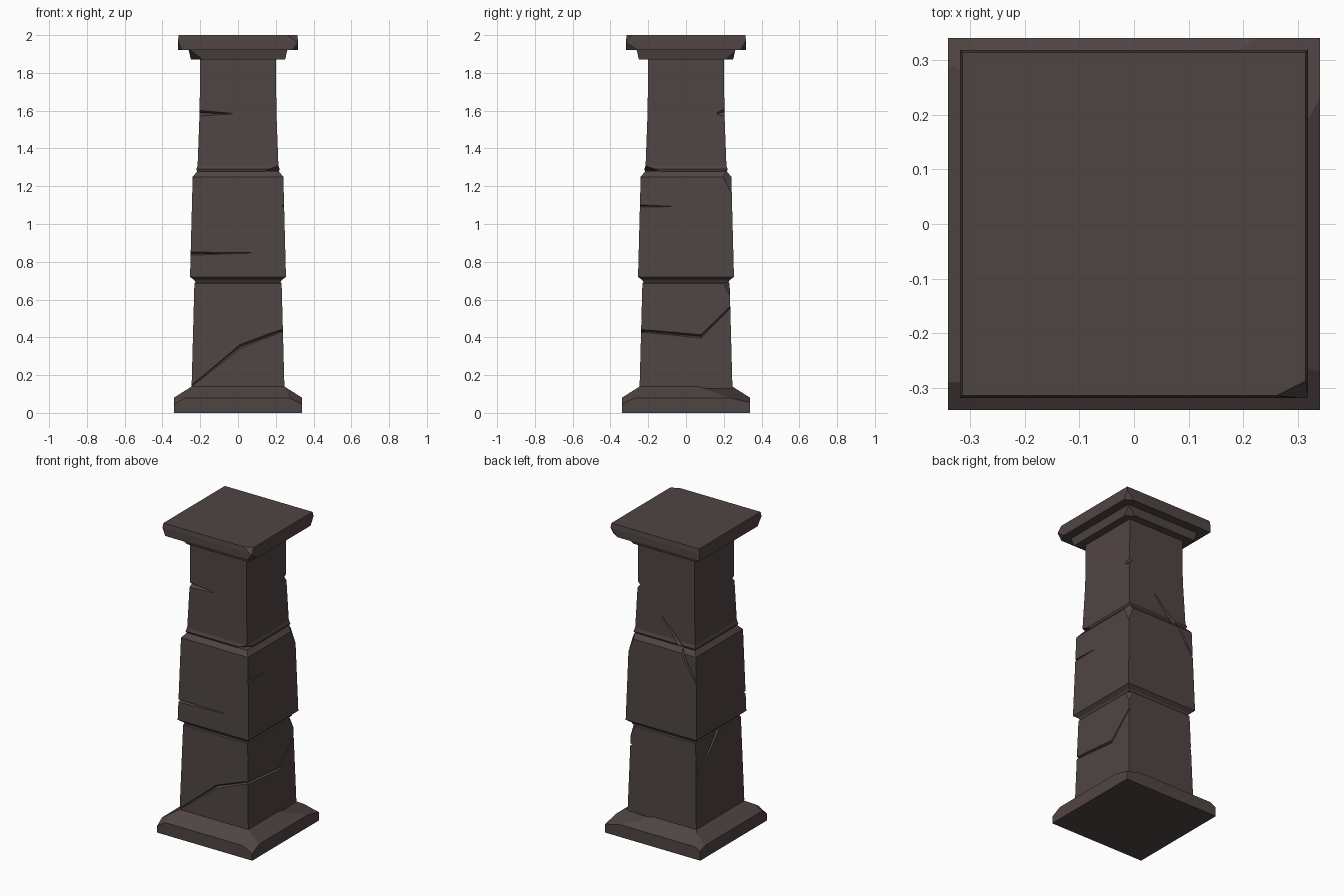
import bpy, bmesh
from mathutils import Vector

if "Cube" in bpy.data.objects:
    bpy.data.objects.remove(bpy.data.objects["Cube"])

stone = bpy.data.materials.new("dark_brown_stone")
stone.diffuse_color = (0.078, 0.059, 0.056, 1)
stone.use_nodes = True
stone.node_tree.nodes["Principled BSDF"].inputs["Base Color"].default_value = stone.diffuse_color


def finish(name, bm):
    bmesh.ops.recalc_face_normals(bm, faces=bm.faces[:])
    me = bpy.data.meshes.new(name)
    bm.to_mesh(me)
    bm.free()
    me.materials.append(stone)
    ob = bpy.data.objects.new(name, me)
    bpy.context.scene.collection.objects.link(ob)
    return ob


def skin(bm, rings):
    """Join equal-length rings of points into a closed solid."""
    vs = [[bm.verts.new(p) for p in r] for r in rings]
    n = len(vs[0])
    for a, b in zip(vs, vs[1:]):
        for i in range(n):
            j = (i + 1) % n
            bm.faces.new((a[i], a[j], b[j], b[i]))
    bm.faces.new(vs[0][::-1])
    bm.faces.new(vs[-1])


def block(name, profile, chips=()):
    """Square block from (z, half width) pairs, with corners sliced off.
    chip = (sx, sy, sz, corner half width, corner z, dx, dy, dz)"""
    bm = bmesh.new()
    skin(bm, [[(-h, -h, z), (h, -h, z), (h, h, z), (-h, h, z)] for z, h in profile])
    bmesh.ops.recalc_face_normals(bm, faces=bm.faces[:])
    for sx, sy, sz, h, z, dx, dy, dz in chips:
        res = bmesh.ops.bisect_plane(
            bm, geom=bm.verts[:] + bm.edges[:] + bm.faces[:], dist=1e-5,
            plane_co=(sx * (h - dx), sy * h, z),
            plane_no=Vector((sx / dx, sy / dy, sz / dz)).normalized(), clear_outer=True)
        cut = [e for e in res["geom_cut"] if isinstance(e, bmesh.types.BMEdge)]
        bmesh.ops.holes_fill(bm, edges=cut, sides=0)
    return finish(name, bm)


# side -> map (u along x or y, depth outward, z)
SIDE = {
    "front": lambda u, o, z: (u, -o, z),
    "back": lambda u, o, z: (u, o, z),
    "right": lambda u, o, z: (o, u, z),
    "left": lambda u, o, z: (-o, u, z),
}


def crack(ob, side, half, points):
    """Cut a V-groove along (u, z, half opening, depth) points."""
    f = SIDE[side]
    bm = bmesh.new()
    rings = []
    for u, z, w, d in points:
        h = half(z)
        k = 1 + 0.03 / d
        rings.append([f(u, h + 0.03, z + w * k), f(u, h + 0.03, z - w * k), f(u, h - d, z)])
    skin(bm, rings)
    bmesh.ops.triangulate(bm, faces=bm.faces[:])
    cutter = finish("crack_cutter", bm)
    cutter.hide_render = True
    mod = ob.modifiers.new("crack", "BOOLEAN")
    mod.operation = "DIFFERENCE"
    mod.solver = "EXACT"
    mod.object = cutter
    bpy.context.view_layer.update()
    dg = bpy.context.evaluated_depsgraph_get()
    me = bpy.data.meshes.new_from_object(ob.evaluated_get(dg))
    ob.modifiers.clear()
    ob.data = me
    bpy.data.objects.remove(cutter)


# plinth with sloped top and chipped corners
block("plinth", [(0, 0.34), (0.08, 0.34), (0.14, 0.245)], [
    (1, -1, 1, 0.34, 0.08, 0.07, 0.07, 0.035),
    (1, 1, 1, 0.34, 0.08, 0.11, 0.11, 0.025),
    (-1, -1, 1, 0.34, 0.08, 0.06, 0.05, 0.035),
    (-1, 1, 1, 0.34, 0.08, 0.04, 0.05, 0.02)])

# shaft blocks
lower = block("lower_shaft", [(0.13, 0.246), (0.685, 0.231), (0.695, 0.222)],
              [(1, 1, 1, 0.231, 0.685, 0.03, 0.03, 0.06)])
middle = block("middle_shaft",
               [(0.69, 0.225), (0.702, 0.23), (0.72, 0.254), (1.25, 0.24), (1.28, 0.215)],
               [(1, 1, 1, 0.24, 1.26, 0.035, 0.05, 0.09)])
upper = block("upper_shaft",
              [(1.275, 0.214), (1.29, 0.221), (1.31, 0.214), (1.60, 0.203), (1.88, 0.201)],
              [(1, -1, -1, 0.221, 1.285, 0.07, 0.07, 0.03)])

# capital: stepped neck under a flat slab
block("capital_neck", [(1.872, 0.25), (1.925, 0.262)], [
    (-1, -1, -1, 0.25, 1.872, 0.06, 0.06, 0.04),
    (1, 1, -1, 0.25, 1.872, 0.05, 0.04, 0.03)])
slab = block("capital_slab", [(1.922, 0.318), (1.97, 0.318), (2.0, 0.314)], [
    (1, -1, 1, 0.316, 2.0, 0.06, 0.03, 0.035),
    (1, -1, -1, 0.318, 1.922, 0.03, 0.06, 0.04),
    (-1, -1, -1, 0.318, 1.922, 0.02, 0.04, 0.05),
    (1, 1, -1, 0.318, 1.922, 0.05, 0.03, 0.05)])


# surface half widths of the tapering blocks
def low_h(z): return 0.246 - 0.027 * (z - 0.13)
def mid_h(z): return 0.254 - 0.0264 * (z - 0.72)
def up_h(z): return 0.203 + max(0, 1.60 - z) * 0.038


# long crack round the lower block
crack(lower, "front", low_h, [(-0.25, 0.14, 0.004, 0.008), (0.01, 0.35, 0.012, 0.02),
                              (0.26, 0.445, 0.006, 0.018)])
crack(lower, "right", low_h, [(-0.27, 0.437, 0.007, 0.018), (0.08, 0.405, 0.009, 0.018),
                              (0.26, 0.585, 0.005, 0.012)])
crack(lower, "left", low_h, [(0.26, 0.445, 0.005, 0.008), (0.10, 0.59, 0.012, 0.015),
                             (-0.01, 0.71, 0.022, 0.022)])
# middle block cracks
crack(middle, "front", mid_h, [(-0.28, 0.843, 0.009, 0.025), (0.07, 0.847, 0.001, 0.003)])
crack(middle, "right", mid_h, [(-0.27, 1.096, 0.006, 0.014), (-0.08, 1.093, 0.001, 0.003)])
crack(middle, "back", mid_h, [(-0.26, 1.06, 0.005, 0.008), (-0.19, 1.17, 0.014, 0.018),
                              (-0.12, 1.30, 0.02, 0.022)])
# upper block cracks and worn corner
crack(upper, "back", up_h, [(-0.14, 1.255, 0.02, 0.02), (-0.07, 1.33, 0.014, 0.016),
                            (0.02, 1.43, 0.003, 0.004)])
crack(upper, "front", up_h, [(-0.23, 1.588, 0.017, 0.025), (-0.03, 1.584, 0.001, 0.003)])
crack(upper, "right", up_h, [(0.165, 1.585, 0.004, 0.004), (0.23, 1.60, 0.035, 0.028)])
